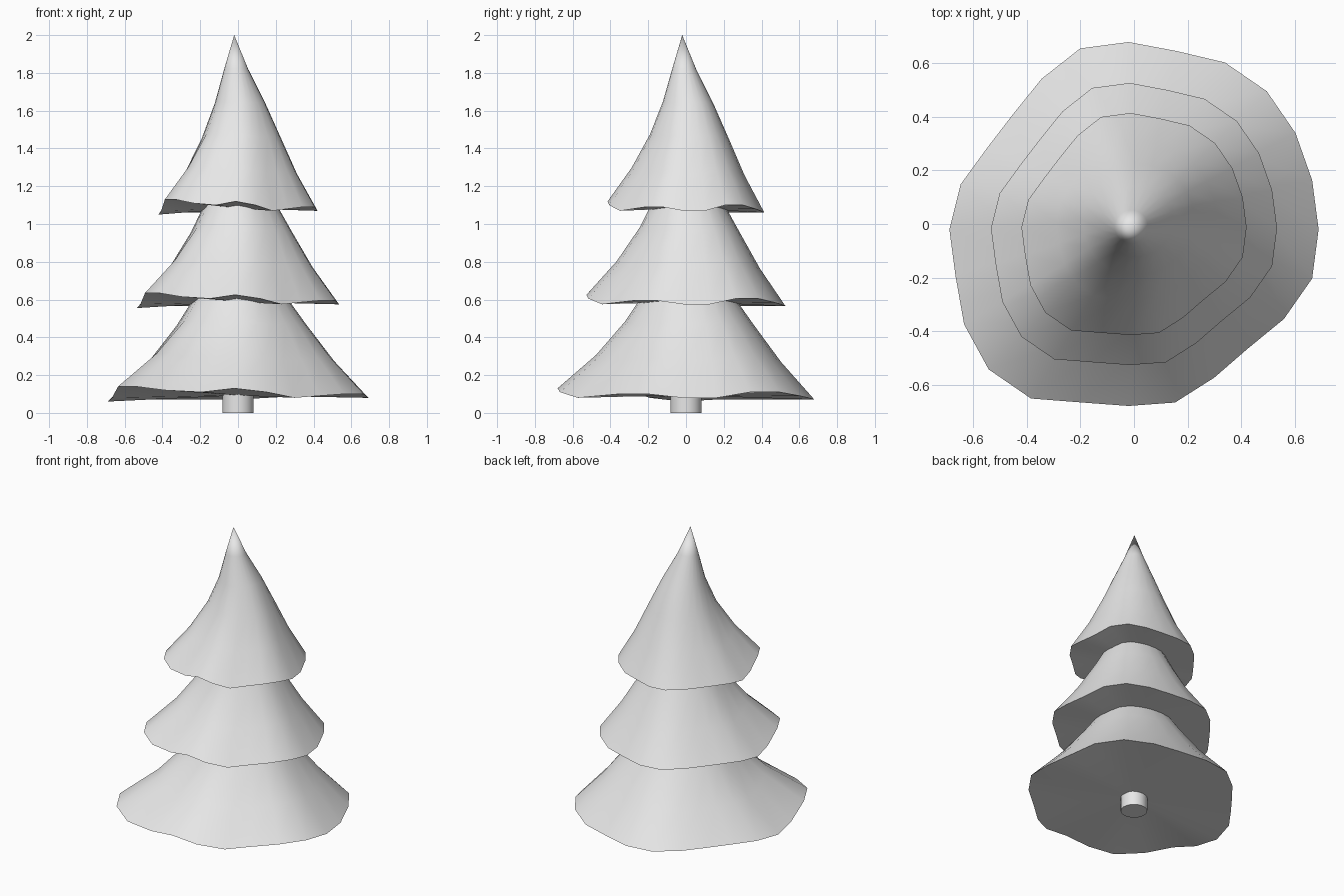
import bpy
import bmesh
from math import cos, sin, tau, radians

default_cube = bpy.data.objects.get("Cube")
if default_cube:
    bpy.data.objects.remove(default_cube)

# Single flat colour for the whole tree
grey = bpy.data.materials.new("plain_grey")
grey.use_nodes = True
grey.diffuse_color = (0.8, 0.8, 0.8, 1)
grey.node_tree.nodes["Principled BSDF"].inputs["Base Color"].default_value = grey.diffuse_color

# Uneven skirt rim at equal angles, counter-clockwise from +x
RIM_RADIUS = [.71, .71, .72, .73, .72, .69, .70, .70, .65, .61, .61, .65,
              .67, .67, .71, .74, .73, .67, .66, .67, .64, .63, .67, .71]
RIM_HEIGHT = [.08, .08, .11, .11, .09, .08, .07, .07, .07, .07, .07, .07,
              .06, .08, .14, .14, .12, .11, .13, .11, .08, .09, .10, .10]
SIDES = len(RIM_RADIUS)
MEAN_RADIUS = sum(RIM_RADIUS) / SIDES
MEAN_HEIGHT = sum(RIM_HEIGHT) / SIDES
TIP = -0.02
TIP_HEIGHT = 1.01

# Rings above the rim: rise, radius factor, lean of the centre, rim unevenness
RINGS = [(0, 1, None, 1), (.19, .72, .005, .65), (.38, .5, .015, .3),
         (.56, .32, .01, .1), (.74, .15, -.01, 0)]


def finish(bm, name):
    """Turn the bmesh into a smooth object with sharp edges kept."""
    bmesh.ops.recalc_face_normals(bm, faces=bm.faces)
    mesh = bpy.data.meshes.new(name)
    bm.to_mesh(mesh)
    bm.free()
    mesh.materials.append(grey)
    obj = bpy.data.objects.new(name, mesh)
    bpy.context.collection.objects.link(obj)
    bpy.ops.object.select_all(action="DESELECT")
    obj.select_set(True)
    bpy.context.view_layer.objects.active = obj
    bpy.ops.object.shade_smooth_by_angle(angle=radians(50))
    return obj


def make_tier(name, spread, lift):
    """Flared skirt of branches, closed underneath."""
    bm = bmesh.new()
    loops = []
    for rise, factor, lean, uneven in RINGS:
        centre = TIP * spread if lean is None else lean
        loop = []
        for i, (radius, height) in enumerate(zip(RIM_RADIUS, RIM_HEIGHT)):
            angle = tau * i / SIDES
            r = spread * factor * (MEAN_RADIUS + (radius - MEAN_RADIUS) * uneven)
            z = MEAN_HEIGHT + rise + (height - MEAN_HEIGHT) * uneven
            loop.append(bm.verts.new((centre + r * cos(angle), centre + r * sin(angle), z + lift)))
        loops.append(loop)
    tip = bm.verts.new((TIP, TIP, TIP_HEIGHT + lift))
    underside = bm.verts.new((0, 0, MEAN_HEIGHT + lift))
    for i in range(SIDES):
        j = (i + 1) % SIDES
        for low, high in zip(loops, loops[1:]):
            bm.faces.new((low[i], low[j], high[j], high[i]))
        bm.faces.new((loops[-1][i], loops[-1][j], tip))
        bm.faces.new((loops[0][j], loops[0][i], underside))
    return finish(bm, name)


# Branch tiers
make_tier("lower_branches", 1, 0)
make_tier("middle_branches", .775, .495)
make_tier("upper_branches", .61, .99)

# Trunk
trunk_mesh = bmesh.new()
bmesh.ops.create_cone(trunk_mesh, cap_ends=True, segments=24, radius1=.083, radius2=.083, depth=.3)
bmesh.ops.translate(trunk_mesh, verts=trunk_mesh.verts, vec=(0, 0, .15))
finish(trunk_mesh, "trunk")
